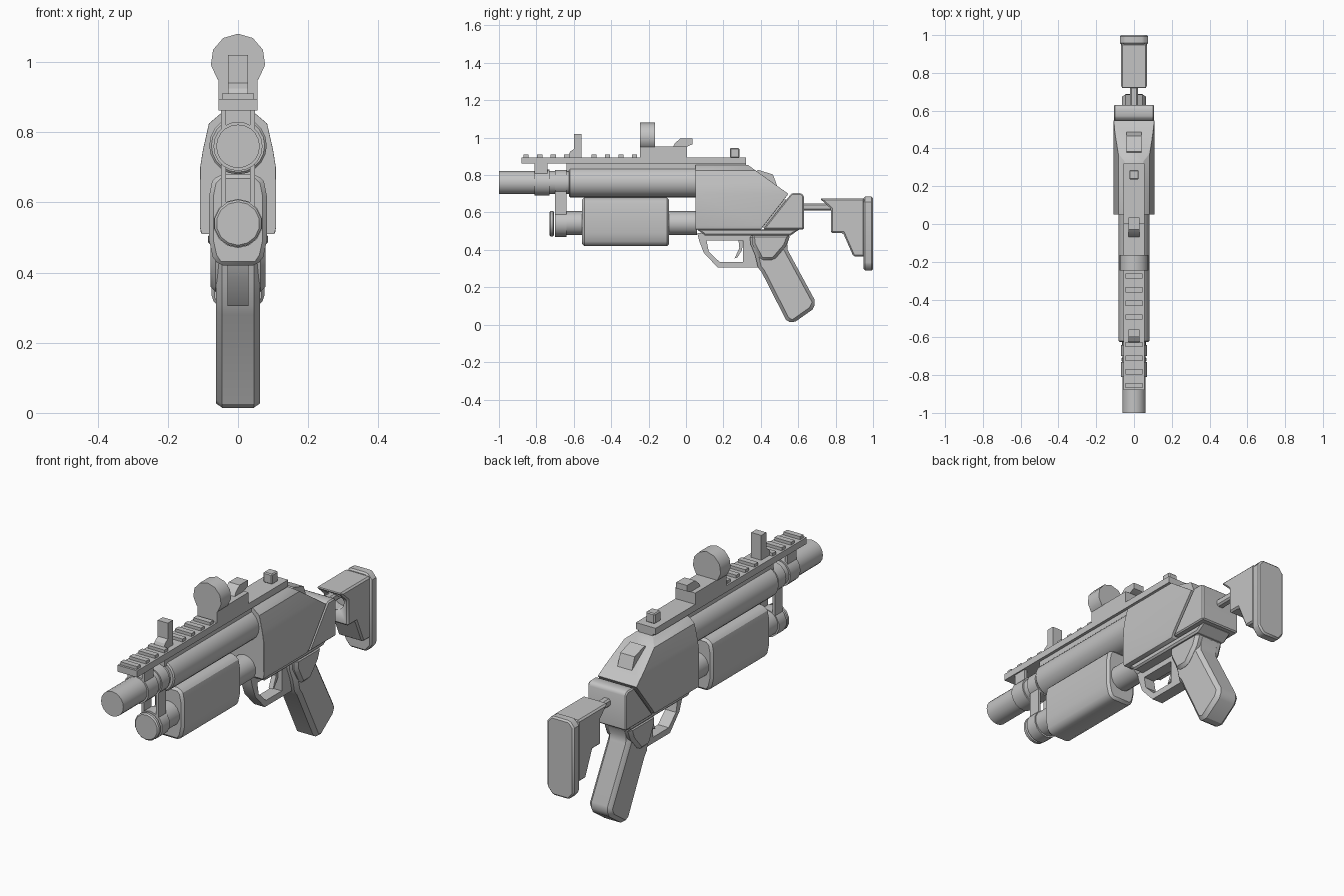
import bpy, bmesh, math
from mathutils import Vector, Matrix

if "Cube" in bpy.data.objects:
    bpy.data.objects.remove(bpy.data.objects["Cube"])

grey = bpy.data.materials.new("plain grey")
grey.diffuse_color = (0.55, 0.55, 0.55, 1)
grey.use_nodes = True
grey.node_tree.nodes["Principled BSDF"].inputs["Base Color"].default_value = grey.diffuse_color


def finish(name, bm, bevel=0, segments=1, angle=30):
    bmesh.ops.recalc_face_normals(bm, faces=bm.faces)
    mesh = bpy.data.meshes.new(name)
    bm.to_mesh(mesh)
    bm.free()
    mesh.materials.append(grey)
    ob = bpy.data.objects.new(name, mesh)
    bpy.context.collection.objects.link(ob)
    bpy.ops.object.select_all(action='DESELECT')
    ob.select_set(True)
    bpy.context.view_layer.objects.active = ob
    if bevel:
        mod = ob.modifiers.new("bevel", 'BEVEL')
        mod.width, mod.segments = bevel, segments
        mod.limit_method, mod.angle_limit = 'ANGLE', math.radians(40)
        bpy.ops.object.modifier_apply(modifier=mod.name)
    bpy.ops.object.shade_smooth_by_angle(angle=math.radians(angle))
    return ob


def extrude(bm, points, offset):
    """Fill an outline and sweep it by an offset."""
    face = bm.faces.new([bm.verts.new(p) for p in points])
    new = bmesh.ops.extrude_face_region(bm, geom=[face])["geom"]
    bmesh.ops.translate(bm, vec=offset,
                        verts=[v for v in new if isinstance(v, bmesh.types.BMVert)])


def side_profile(name, pts, half, bevel=0, x=0, segments=1):
    """Outline in (y, z), swept across x."""
    bm = bmesh.new()
    extrude(bm, [(x - half, y, z) for y, z in pts], (2 * half, 0, 0))
    return finish(name, bm, bevel, segments)


def front_profile(name, half_pts, y0, y1, bevel=0):
    """Right half of an outline in (x, z), mirrored and swept along y."""
    pts = half_pts + [(-x, z) for x, z in reversed(half_pts)]
    bm = bmesh.new()
    extrude(bm, [(x, y0, z) for x, z in pts], (0, y1 - y0, 0))
    return finish(name, bm, bevel)


def box(name, half, y0, y1, z0, z1, bevel=0, x=0):
    return side_profile(name, [(y0, z0), (y1, z0), (y1, z1), (y0, z1)], half, bevel, x)


def rod(name, r, y0, y1, z, sides=16, bevel=0):
    bm = bmesh.new()
    bmesh.ops.create_cone(bm, cap_ends=True, segments=sides, radius1=r, radius2=r,
                          depth=y1 - y0,
                          matrix=Matrix.Translation((0, (y0 + y1) / 2, z))
                          @ Matrix.Rotation(math.pi / 2, 4, 'X'))
    return finish(name, bm, bevel, angle=40)


# barrel and its bands
rod("barrel", 0.062, -1.0, 0.06, 0.76, 20)
rod("barrel_sleeve", 0.082, -0.625, 0.06, 0.762, 20, 0.006)
rod("barrel_band", 0.07, -0.81, -0.73, 0.76, 20)
rod("barrel_lower_band", 0.068, -0.70, -0.64, 0.76, 20)

# tube under the barrel
rod("lower_tube", 0.064, -0.70, 0.06, 0.543, 14)
rod("tube_cap", 0.068, -0.73, -0.705, 0.54, 14, 0.006)
rod("tube_band", 0.07, -0.70, -0.64, 0.54, 14)

# paired plates joining tube, barrel and rail
for side, x in (("left", -0.041), ("right", 0.041)):
    box("tube_link_" + side, 0.007, -0.70, -0.64, 0.53, 0.76, x=x)
    box("rail_post_" + side, 0.007, -0.81, -0.74, 0.76, 0.87, x=x)

# sliding fore grip
front_profile("fore_grip", [(0.055, 0.42), (0.072, 0.445), (0.082, 0.49), (0.082, 0.62),
                            (0.074, 0.66), (0.055, 0.68)], -0.555, -0.09, 0.012)

# receiver: one section swept back, then cut by two slanted planes
section = [(0.104, 0.51), (0.109, 0.53), (0.108, 0.70), (0.10, 0.75), (0.083, 0.825), (0.05, 0.853)]
bm = bmesh.new()
outline = section + [(-x, z) for x, z in reversed(section)]
extrude(bm, [(x, 0.05, z) for x, z in outline], (0, 0.7, 0))
for (ya, za), (yb, zb) in (((0.33, 0.855), (0.54, 0.705)), ((0.54, 0.69), (0.40, 0.51))):
    normal = Vector((0, za - zb, yb - ya))
    cut = bmesh.ops.bisect_plane(bm, geom=bm.verts[:] + bm.edges[:] + bm.faces[:],
                                 plane_co=(0, ya, za), plane_no=normal, clear_outer=True)
    rim = [e for e in cut["geom_cut"] if isinstance(e, bmesh.types.BMEdge)]
    bmesh.ops.holes_fill(bm, edges=rim, sides=0)
finish("receiver", bm, 0.006)

side_profile("receiver_core", [(0.3, 0.52), (0.3, 0.67), (0.6, 0.67), (0.6, 0.52)], 0.09)
side_profile("receiver_back", [(0.412, 0.51), (0.63, 0.51), (0.63, 0.69), (0.615, 0.703),
                               (0.565, 0.703), (0.55, 0.685)], 0.107, 0.006)
side_profile("receiver_floor", [(0.055, 0.512), (0.10, 0.478), (0.56, 0.478), (0.61, 0.512)],
             0.085, 0.008)
side_profile("slope_catch", [(0.37, 0.815), (0.385, 0.828), (0.465, 0.803), (0.49, 0.735),
                             (0.40, 0.78)], 0.04)

# grip, trigger and guard
side_profile("grip", [(0.34, 0.485), (0.345, 0.43), (0.37, 0.37), (0.385, 0.305), (0.405, 0.28),
                      (0.535, 0.025), (0.57, 0.006), (0.675, 0.08), (0.695, 0.12),
                      (0.535, 0.415), (0.56, 0.485)], 0.063, 0.018)
side_profile("grip_collar", [(0.35, 0.485), (0.355, 0.43), (0.40, 0.345), (0.47, 0.345),
                             (0.535, 0.42), (0.56, 0.485)], 0.079, 0.015)
outer = [(0.06, 0.49), (0.07, 0.45), (0.095, 0.385), (0.17, 0.305), (0.395, 0.305)]
inner = [(0.395, 0.335), (0.18, 0.335), (0.122, 0.39), (0.11, 0.45), (0.11, 0.49)]
side_profile("trigger_guard", outer + inner, 0.03)
box("trigger_guard_rear", 0.03, 0.305, 0.40, 0.31, 0.485)
box("trigger_mount", 0.03, 0.10, 0.36, 0.45, 0.49)
side_profile("trigger", [(0.28, 0.46), (0.285, 0.41), (0.26, 0.355), (0.275, 0.36),
                         (0.30, 0.40), (0.305, 0.46)], 0.012)

# top rail with cross teeth
box("rail", 0.055, -0.88, 0.32, 0.862, 0.895)
box("rail_web", 0.04, -0.64, 0.32, 0.82, 0.864)
for i in range(9):
    if i != 4:
        y = -0.855 + i * 0.0725
        box("rail_tooth", 0.046, y - 0.014, y + 0.014, 0.893, 0.91)

# sights on the rail
side_profile("front_sight", [(-0.635, 0.893), (-0.62, 0.925), (-0.598, 0.94), (-0.598, 1.02),
                             (-0.558, 1.02), (-0.558, 0.893)], 0.028)
box("optic_base", 0.055, -0.245, 0.005, 0.893, 0.952)
box("optic_neck", 0.05, -0.24, -0.17, 0.94, 0.98)
rod("optic_lens_body", 0.078, -0.245, -0.165, 1.003, 11)
side_profile("optic_rear_lug", [(-0.07, 0.95), (-0.06, 0.97), (-0.03, 0.995), (0.035, 0.995),
                                (0.035, 0.965), (0.0, 0.95)], 0.03)
box("rear_sight", 0.025, 0.235, 0.285, 0.893, 0.945, 0.005)

# stock
box("stock_rod", 0.02, 0.60, 0.86, 0.61, 0.648, 0.008)
stock = side_profile("stock_body", [(0.715, 0.675), (0.955, 0.675), (0.955, 0.365),
                                    (0.895, 0.365), (0.84, 0.49), (0.775, 0.49),
                                    (0.775, 0.62)], 0.07, 0.008)
cutter = rod("stock_notch_cutter", 0.048, 0.69, 0.83, 0.605, 12)
cutter.hide_render = True
cutter.hide_set(True)
mod = stock.modifiers.new("notch", 'BOOLEAN')
mod.object, mod.operation, mod.solver = cutter, 'DIFFERENCE', 'EXACT'
bpy.context.view_layer.objects.active = stock
bpy.ops.object.modifier_apply(modifier=mod.name)
bpy.data.objects.remove(cutter)
front_profile("butt_plate", [(0.045, 0.29), (0.075, 0.325), (0.075, 0.655), (0.05, 0.685)],
              0.95, 1.0, 0.008)
